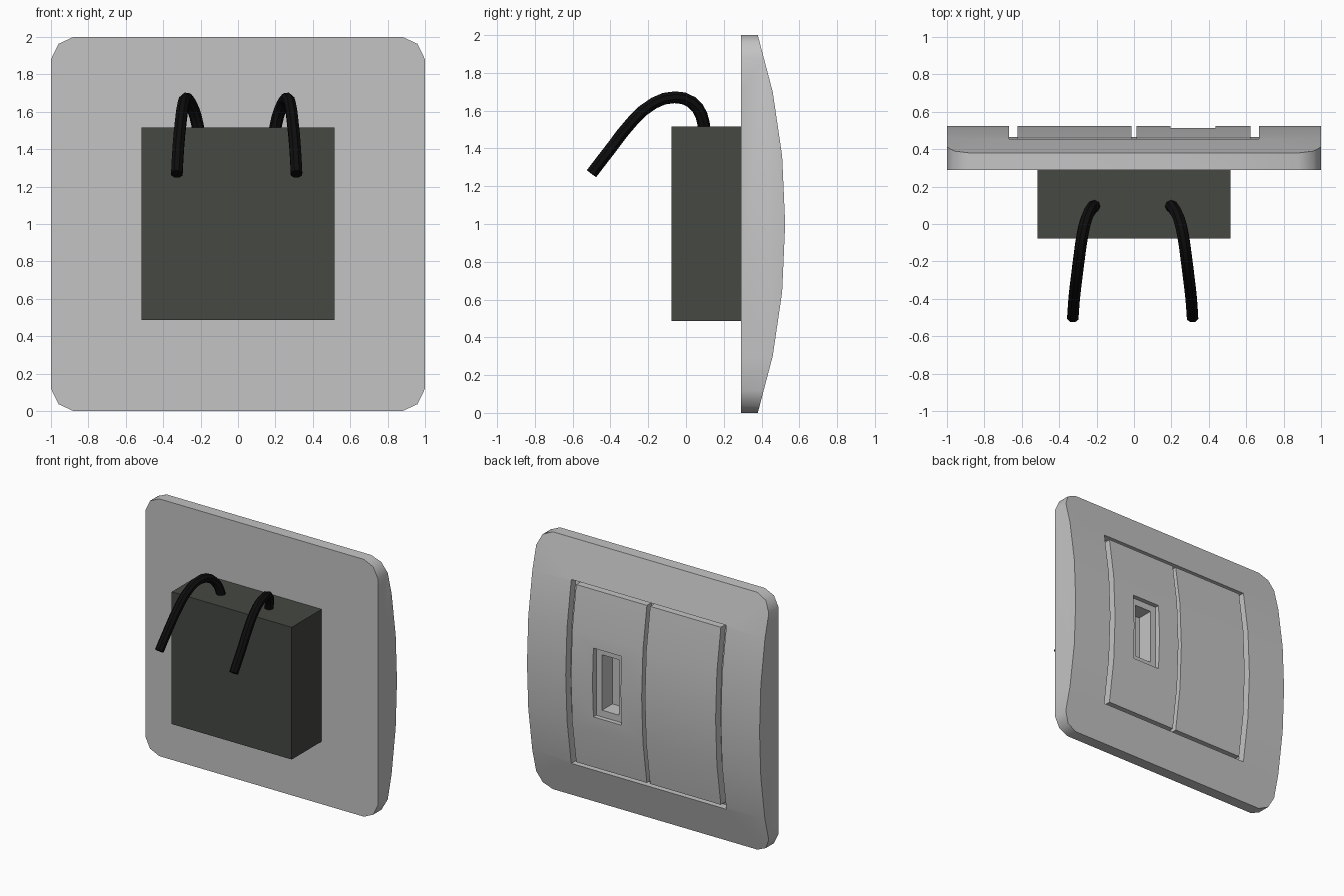
import bpy, bmesh, math

if "Cube" in bpy.data.objects:
    bpy.data.objects.remove(bpy.data.objects["Cube"])

def material(name, col):
    m = bpy.data.materials.new(name)
    m.diffuse_color = (*col, 1)
    m.use_nodes = True
    m.node_tree.nodes["Principled BSDF"].inputs["Base Color"].default_value = m.diffuse_color
    return m

GREY = material("light_grey_plastic", (0.55, 0.55, 0.55))
DARK = material("dark_green_grey", (0.058, 0.065, 0.054))
BLACK = material("black_cable", (0.004, 0.004, 0.004))

# Bowed front surface: (distance from mid height, y)
BOW = [(0.0, 0.525), (0.36, 0.509), (0.70, 0.459), (1.0, 0.38)]

def bow(z):
    d = min(abs(z - 1), 1.0)
    for (a, ya), (b, yb) in zip(BOW, BOW[1:]):
        if d <= b:
            return ya + (yb - ya) * (d - a) / (b - a)
    return BOW[-1][1]

def extrude(name, pts, vec, mat):
    """Solid made by sweeping a polygon along a vector."""
    bm = bmesh.new()
    f = bm.faces.new([bm.verts.new(p) for p in pts])
    r = bmesh.ops.extrude_face_region(bm, geom=[f])
    verts = [g for g in r["geom"] if isinstance(g, bmesh.types.BMVert)]
    bmesh.ops.translate(bm, vec=vec, verts=verts)
    bmesh.ops.recalc_face_normals(bm, faces=bm.faces)
    me = bpy.data.meshes.new(name)
    bm.to_mesh(me)
    bm.free()
    me.materials.append(mat)
    ob = bpy.data.objects.new(name, me)
    bpy.context.collection.objects.link(ob)
    return ob

def box(name, x, y, z, mat):
    pts = [(x[0], y[0], z[0]), (x[1], y[0], z[0]), (x[1], y[0], z[1]), (x[0], y[0], z[1])]
    return extrude(name, pts, (0, y[1] - y[0], 0), mat)

def bowed(name, x, z, near, far):
    """Slab between two y functions of z, swept along x."""
    knots = [1 + s * d for d, _ in BOW for s in (-1, 1)]
    zs = sorted({z[0], z[1], *[k for k in knots if z[0] < k < z[1]]})
    pts = [(x[0], near(t), t) for t in zs] + [(x[0], far(t), t) for t in reversed(zs)]
    return extrude(name, pts, (x[1] - x[0], 0, 0), GREY)

def select(ob):
    bpy.ops.object.select_all(action='DESELECT')
    ob.select_set(True)
    bpy.context.view_layer.objects.active = ob

def boolean(ob, cutter, op='DIFFERENCE'):
    select(ob)
    m = ob.modifiers.new("cut", 'BOOLEAN')
    m.object, m.operation, m.solver = cutter, op, 'EXACT'
    bpy.ops.object.modifier_apply(modifier=m.name)
    bpy.data.objects.remove(cutter)

def smooth(ob):
    select(ob)
    bpy.ops.object.shade_smooth_by_angle(angle=math.radians(44))

def floor(z):
    return bow(z) - 0.06

# Wall frame: bowed slab trimmed to a rounded square
frame = bowed("wall_frame", (-1.1, 1.1), (0, 2), lambda z: 0.29, bow)
quarter = [(1, 0.88), (0.96, 0.963), (0.88, 1)]
outline = []
for sx, sz in ((1, 1), (-1, 1), (-1, -1), (1, -1)):
    q = quarter if sx * sz > 0 else quarter[::-1]
    outline += [(sx * a, 0, 1 + sz * b) for a, b in q]
boolean(frame, extrude("trim", outline, (0, 1, 0), GREY), 'INTERSECT')

# Recess that holds the two inserts
boolean(frame, bowed("recess", (-0.667, 0.667), (0.285, 1.715), floor, lambda z: 0.8))

# Inserts, with a narrow gap all round
blank = bowed("blank_insert", (-0.622, -0.014), (0.31, 1.69), lambda z: floor(z) - 0.004, bow)
socket = bowed("socket_insert", (0.014, 0.622), (0.31, 1.69), lambda z: floor(z) - 0.004, bow)

# Stepped port opening
boolean(socket, box("port_step", (0.195, 0.437), (0.478, 0.8), (0.73, 1.265), GREY))
for part in (socket, frame):
    boolean(part, box("port_slot", (0.243, 0.388), (0.35, 0.8), (0.782, 1.213), GREY))
for part in (frame, blank, socket):
    smooth(part)

# Rear housing
box("rear_housing", (-0.516, 0.516), (-0.077, 0.29), (0.487, 1.515), DARK)

# Cables arching out of the housing top
PATH = [(0.195, 0.098, 1.49), (0.213, 0.082, 1.575), (0.24, 0.03, 1.645), (0.262, -0.06, 1.671),
        (0.278, -0.17, 1.64), (0.292, -0.28, 1.548), (0.305, -0.39, 1.41), (0.313, -0.5, 1.267)]

def cable(name, place):
    cu = bpy.data.curves.new(name, 'CURVE')
    cu.dimensions = '3D'
    cu.bevel_depth, cu.bevel_resolution, cu.resolution_u = 0.033, 2, 2
    cu.use_fill_caps = True
    sp = cu.splines.new('BEZIER')
    sp.bezier_points.add(len(PATH) - 1)
    for bp, (x, y, z) in zip(sp.bezier_points, PATH):
        bp.co = (place(x), y, z)
        bp.handle_left_type = bp.handle_right_type = 'AUTO'
    cu.materials.append(BLACK)
    ob = bpy.data.objects.new(name, cu)
    bpy.context.collection.objects.link(ob)
    select(ob)
    bpy.ops.object.convert(target='MESH')
    smooth(bpy.context.view_layer.objects.active)

cable("right_cable", lambda x: x)
cable("left_cable", lambda x: -x - 0.014)
